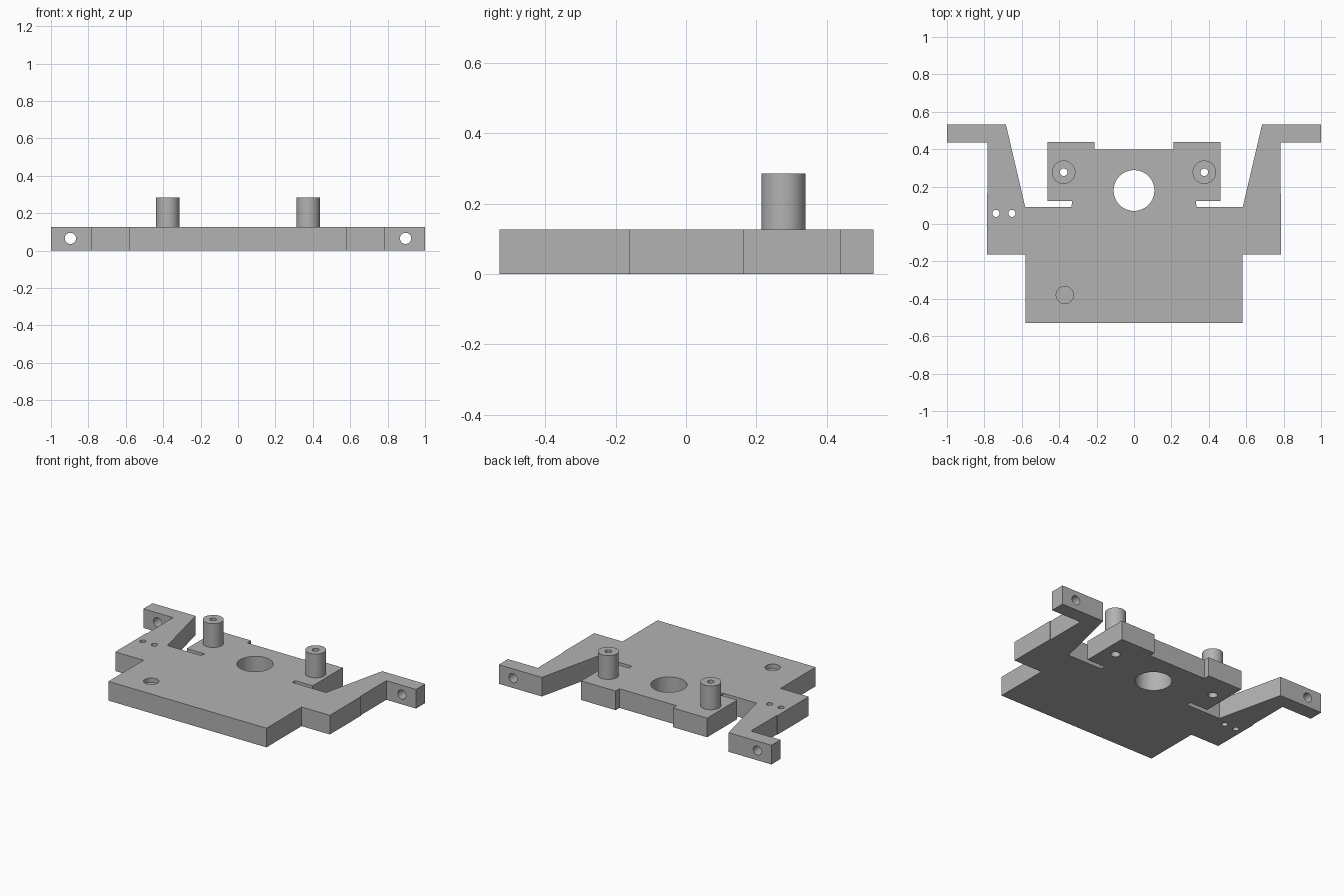
import bpy, bmesh, math
from mathutils import Matrix, Vector

if "Cube" in bpy.data.objects:
    bpy.data.objects.remove(bpy.data.objects["Cube"])

PLATE_H = 0.127
POST_TOP = 0.285

grey = bpy.data.materials.new("plain grey")
grey.diffuse_color = (0.45, 0.45, 0.45, 1)
grey.use_nodes = True
grey.node_tree.nodes["Principled BSDF"].inputs["Base Color"].default_value = grey.diffuse_color


def make_object(name, bm):
    bmesh.ops.recalc_face_normals(bm, faces=bm.faces)
    mesh = bpy.data.meshes.new(name)
    bm.to_mesh(mesh)
    bm.free()
    mesh.materials.append(grey)
    obj = bpy.data.objects.new(name, mesh)
    bpy.context.collection.objects.link(obj)
    return obj


def smooth(obj):
    bpy.ops.object.select_all(action='DESELECT')
    obj.select_set(True)
    bpy.context.view_layer.objects.active = obj
    bpy.ops.object.shade_smooth_by_angle(angle=math.radians(30))


def drill(target, center, radius, depth, along_y=False):
    """Cut a round hole centred on the given point."""
    bm = bmesh.new()
    turn = Matrix.Rotation(math.pi / 2, 4, 'X') if along_y else Matrix()
    bmesh.ops.create_cone(bm, cap_ends=True, segments=48, radius1=radius, radius2=radius,
                          depth=depth, matrix=Matrix.Translation(center) @ turn)
    cutter = make_object("hole_cutter", bm)
    cutter.hide_render = True
    mod = target.modifiers.new("hole", 'BOOLEAN')
    mod.operation = 'DIFFERENCE'
    mod.solver = 'EXACT'
    mod.object = cutter
    bpy.context.view_layer.objects.active = target
    bpy.ops.object.modifier_apply(modifier=mod.name)
    bpy.data.objects.remove(cutter)


# Base plate with side arms: right half of the outline, mirrored
half = [(0.58, -0.53), (0.58, -0.162), (0.787, -0.162), (0.787, 0.163),
        (0.782, 0.163), (0.782, 0.437), (1.0, 0.437), (1.0, 0.533),
        (0.685, 0.533), (0.582, 0.092), (0.335, 0.092), (0.33, 0.123),
        (0.462, 0.123), (0.462, 0.438), (0.21, 0.438), (0.21, 0.398)]
outline = half + [(-x, y) for x, y in reversed(half)]
bm = bmesh.new()
face = bm.faces.new([bm.verts.new((x, y, 0)) for x, y in outline])
top = bmesh.ops.extrude_face_region(bm, geom=[face])
bmesh.ops.translate(bm, vec=Vector((0, 0, PLATE_H)),
                    verts=[v for v in top["geom"] if isinstance(v, bmesh.types.BMVert)])
plate = make_object("mounting_plate", bm)

# Central opening, shallow round pocket and the pair of small holes
drill(plate, (0, 0.179, 0.06), 0.109, 0.4)
drill(plate, (-0.37, -0.38, PLATE_H), 0.046, 0.06)
for x in (-0.738, -0.653):
    drill(plate, (x, 0.057, 0.06), 0.019, 0.4)

# Holes through the arm ends and below the posts
for side in (-1, 1):
    drill(plate, (side * 0.896, 0.485, 0.065), 0.03, 0.3, along_y=True)
    drill(plate, (side * 0.376, 0.277, 0.06), 0.028, 0.4)
smooth(plate)

# Hollow standoff posts, turned from a ring profile
for side, label in ((-1, "left"), (1, "right")):
    bm = bmesh.new()
    ring = [(0.02, PLATE_H), (0.0625, PLATE_H), (0.0625, POST_TOP), (0.02, POST_TOP)]
    verts = [bm.verts.new((r, 0, z)) for r, z in ring]
    edges = [bm.edges.new((verts[i], verts[(i + 1) % 4])) for i in range(4)]
    bmesh.ops.spin(bm, geom=verts + edges, cent=(0, 0, 0), axis=(0, 0, 1),
                   angle=math.tau, steps=48, use_merge=True)
    bmesh.ops.remove_doubles(bm, verts=bm.verts, dist=1e-5)
    bmesh.ops.translate(bm, verts=bm.verts, vec=Vector((side * 0.376, 0.277, 0)))
    smooth(make_object(label + "_post", bm))
